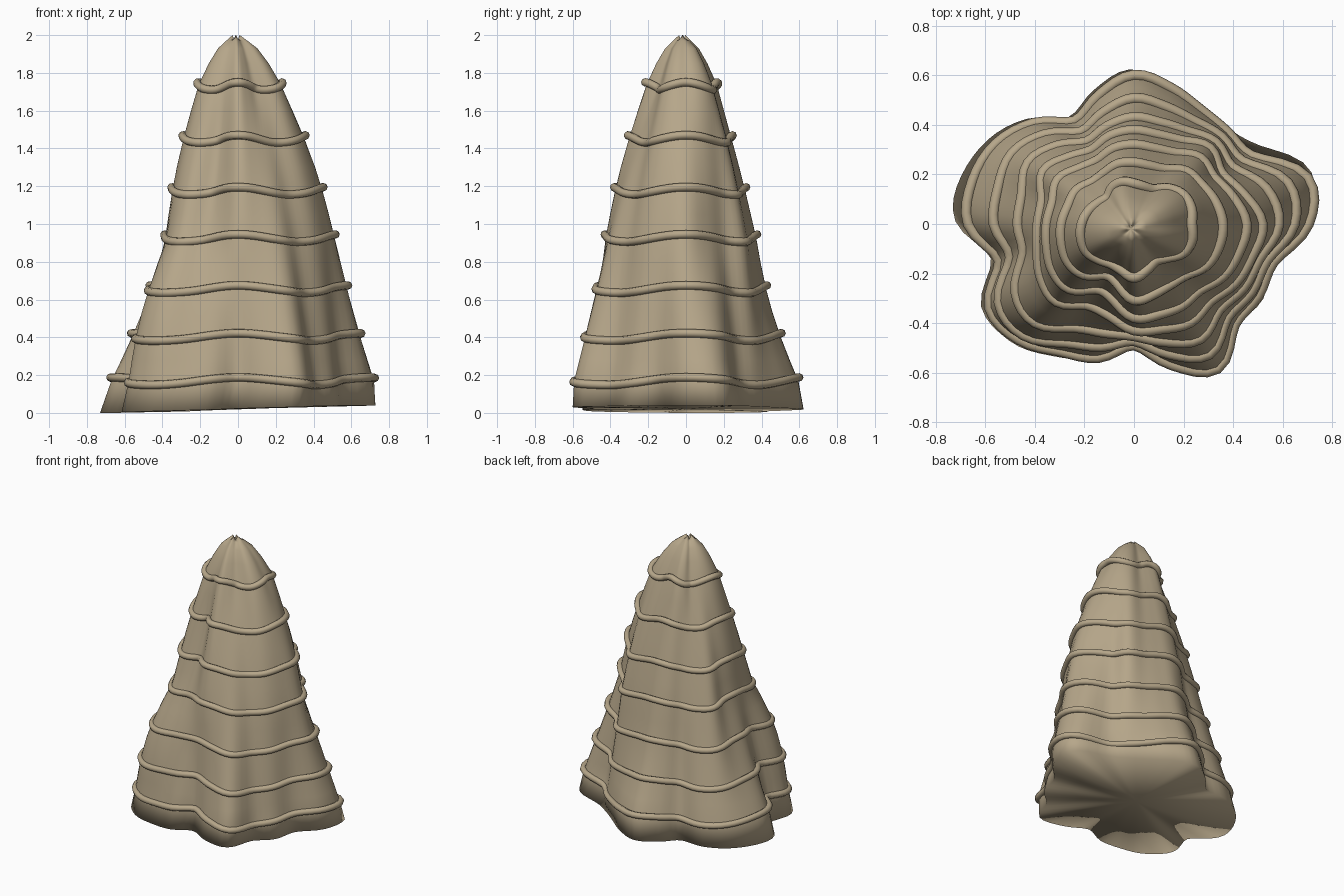
import bpy, bmesh, math

if "Cube" in bpy.data.objects:
    bpy.data.objects.remove(bpy.data.objects["Cube"])

# Lobed outline radii every 15 degrees, at three heights
LEVELS = [
    (0.17, [.72, .74, .565, .545, .55, .585, .617, .555, .495, .59, .66, .69,
            .685, .58, .69, .675, .61, .575, .505, .605, .69, .59, .595, .60]),
    (0.92, [.535, .475, .425, .45, .405, .39, .395, .385, .36, .395, .44, .40,
            .405, .42, .45, .46, .395, .40, .445, .455, .475, .455, .49, .51]),
    (1.74, [.245, .252, .245, .215, .175, .17, .177, .19, .185, .165, .18, .205,
            .225, .235, .235, .215, .20, .207, .23, .205, .185, .205, .245, .255]),
]
# Extra swelling as (direction in degrees, amount, width in degrees)
LOW_FOLDS = [(222, 0.05, 18), (175, -0.025, 18), (90, -0.03, 20)]
HIGH_FOLDS = [(0, 0.03, 45), (180, 0.022, 30), (270, 0.02, 16), (90, 0.006, 30),
              (247, -0.03, 12)]
HEM_FOLDS = [(27, 0.055, 9), (328, 0.035, 10), (238, 0.02, 10), (174, 0.02, 10)]
TUBE = 0.022
SEG = 96


def folds(table, a):
    total = 0
    for deg, amount, width in table:
        d = (math.degrees(a) - deg + 180) % 360 - 180
        total += amount * math.exp(-(d / width) ** 2 / 2)
    return total


def spline(radii, a):
    """Periodic Catmull-Rom lookup of a radius at angle a."""
    n = len(radii)
    f = (a / (2 * math.pi) * n) % n
    i = int(f)
    t = f - i
    p0, p1, p2, p3 = (radii[(i + k) % n] for k in (-1, 0, 1, 2))
    return 0.5 * (2 * p1 + (p2 - p0) * t + (2 * p0 - 5 * p1 + 4 * p2 - p3) * t * t
                  + (3 * p1 - p0 - 3 * p2 + p3) * t ** 3)


def radius(a, z):
    """Cone surface radius at angle a and height z."""
    low = z < LEVELS[1][0]
    lo, hi = LEVELS[:2] if low else LEVELS[1:]
    t = min(max((z - lo[0]) / (hi[0] - lo[0]), 0), 1)
    r = spline(lo[1], a) * (1 - t) + spline(hi[1], a) * t - TUBE
    return r + math.sin(math.pi * t) * folds(LOW_FOLDS if low else HIGH_FOLDS, a)


cloth = bpy.data.materials.new("tan_cloth")
cloth.diffuse_color = (0.47, 0.385, 0.255, 1)
cloth.use_nodes = True
cloth.node_tree.nodes["Principled BSDF"].inputs["Base Color"].default_value = cloth.diffuse_color
angles = [2 * math.pi * i / SEG for i in range(SEG)]

# Draped cone body: hem, straight sides, rounded tip
bm = bmesh.new()
rows = []
hem = []
for a in angles:
    r = radius(a, 0.17) * 1.03 + folds(HEM_FOLDS, a)
    z = 0.02 + 0.02 * math.cos(a + 0.1)
    hem.append(bm.verts.new((r * math.cos(a) - 0.02, r * math.sin(a) + 0.01, z)))
rows.append(hem)
for z in (0.17, 0.28, 0.4, 0.53, 0.65, 0.79, 0.92, 1.05, 1.17, 1.3, 1.46, 1.6, 1.74):
    rows.append([bm.verts.new((radius(a, z) * math.cos(a), radius(a, z) * math.sin(a), z))
                 for a in angles])
for z, s in ((1.85, 0.73), (1.93, 0.48), (1.97, 0.26), (1.988, 0.09)):
    row = []
    for a in angles:
        r = radius(a, 1.74) * s
        dz = 0.012 * math.cos(4 * a) if s < 0.1 else 0
        row.append(bm.verts.new((r * math.cos(a) - 0.012 * (1 - s),
                                 r * math.sin(a) - 0.02 * (1 - s), z + dz)))
    rows.append(row)
for lower, upper in zip(rows, rows[1:]):
    for i in range(SEG):
        j = (i + 1) % SEG
        bm.faces.new((lower[i], lower[j], upper[j], upper[i]))

# Closed underside and the small pit at the tip
base = bm.verts.new((-0.02, 0, 0.02))
pit = bm.verts.new((-0.012, -0.02, 1.95))
for i in range(SEG):
    j = (i + 1) % SEG
    bm.faces.new((base, hem[j], hem[i]))
    bm.faces.new((pit, rows[-1][i], rows[-1][j]))
for f in bm.faces:
    f.smooth = True
mesh = bpy.data.meshes.new("draped_cone")
bm.to_mesh(mesh)
bm.free()
mesh.materials.append(cloth)
body = bpy.data.objects.new("draped_cone", mesh)
bpy.context.collection.objects.link(body)

# Wavy cords wrapped around the cone
for k, z in enumerate((0.168, 0.402, 0.655, 0.925, 1.175, 1.45, 1.73)):
    curve = bpy.data.curves.new(f"cord_{k + 1}", 'CURVE')
    curve.dimensions = '3D'
    curve.bevel_depth = TUBE
    curve.bevel_resolution = 2
    sp = curve.splines.new('POLY')
    sp.points.add(SEG - 1)
    sp.use_cyclic_u = True
    sp.use_smooth = True
    for p, a in zip(sp.points, angles):
        h = z + 0.02 * math.cos(4 * a)
        r = radius(a, z) + 0.005
        p.co = (r * math.cos(a), r * math.sin(a), h, 1)
    curve.materials.append(cloth)
    bpy.context.collection.objects.link(bpy.data.objects.new(f"cord_{k + 1}", curve))
